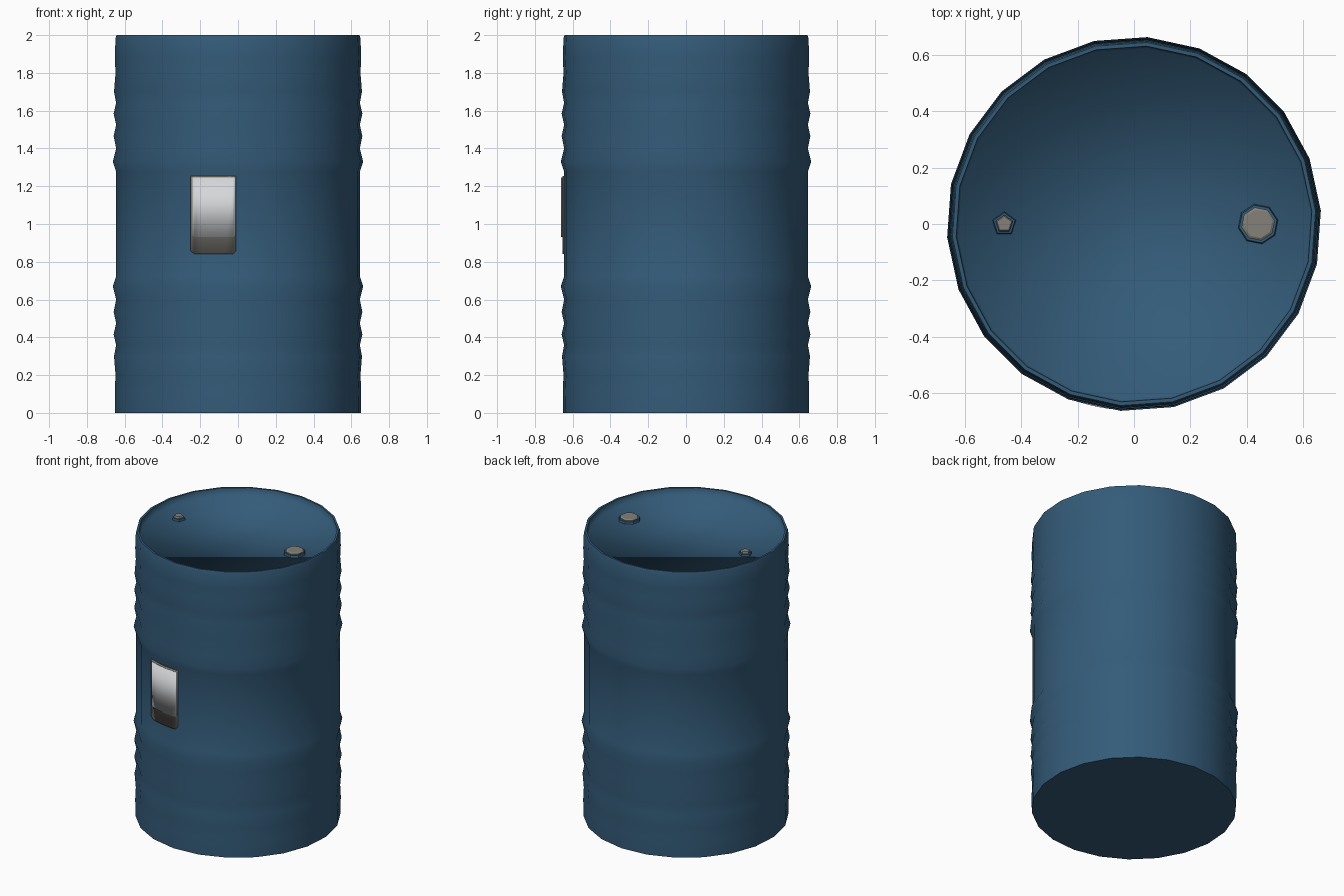
import bpy
import bmesh
import math

SIDES = 22

cube = bpy.data.objects.get("Cube")
if cube:
    bpy.data.objects.remove(cube, do_unlink=True)


def material(name, color):
    mat = bpy.data.materials.new(name)
    mat.use_nodes = True
    mat.diffuse_color = (*color, 1)
    mat.node_tree.nodes["Principled BSDF"].inputs["Base Color"].default_value = (*color, 1)
    return mat


blue = material("blue paint", (0.034, 0.105, 0.19))
grey = material("dull grey", (0.23, 0.22, 0.19))
white = material("label white", (0.66, 0.67, 0.68))


def finish(name, bm, mat, angle=None):
    """Turn a bmesh into an object; without an angle it is smooth all over."""
    mesh = bpy.data.meshes.new(name)
    bm.to_mesh(mesh)
    bm.free()
    mesh.materials.append(mat)
    obj = bpy.data.objects.new(name, mesh)
    bpy.context.collection.objects.link(obj)
    bpy.ops.object.select_all(action="DESELECT")
    obj.select_set(True)
    bpy.context.view_layer.objects.active = obj
    if angle is None:
        bpy.ops.object.shade_smooth()
    else:
        bpy.ops.object.shade_smooth_by_angle(angle=math.radians(angle))
    return obj


def lathe(name, profile, mat, sides=SIDES, centre=(0, 0), bottom=False, top=False, angle=None):
    """Spin (radius, height) points around a vertical axis."""
    bm = bmesh.new()
    rings = []
    for r, z in profile:
        turns = [math.tau * (i + 0.25) / sides for i in range(sides)]
        rings.append([bm.verts.new((centre[0] + r * math.cos(t), centre[1] + r * math.sin(t), z))
                      for t in turns])
    for low, high in zip(rings, rings[1:]):
        for i in range(sides):
            j = (i + 1) % sides
            bm.faces.new((low[i], low[j], high[j], high[i]))
    if bottom:
        bm.faces.new(rings[0][::-1])
    if top:
        bm.faces.new(rings[-1])
    return finish(name, bm, mat, angle)


def label_plate(name, x0, x1, z0, z1, radius, corner, mat):
    """Thin plate wrapped around the front of the drum, with cut lower corners."""
    bm = bmesh.new()
    steps = 6
    inner = [x0 + corner + (x1 - x0 - 2 * corner) * i / steps for i in range(steps + 1)]
    columns = []
    for x in [x0] + inner + [x1]:
        y = -math.sqrt(radius ** 2 - x ** 2)
        low = z0 + corner if x in (x0, x1) else z0
        columns.append((bm.verts.new((x, y, low)), bm.verts.new((x, y, z1))))
    for a, b in zip(columns, columns[1:]):
        bm.faces.new((a[0], b[0], b[1], a[1]))
    obj = finish(name, bm, mat, 40)
    solid = obj.modifiers.new("thickness", "SOLIDIFY")
    solid.thickness = 0.005
    solid.offset = 1
    return obj


# Drum wall: two groups of ribs, mirrored about the plain middle band
ribs = [(0.648, 0.72), (0.664, 0.67), (0.647, 0.60), (0.66, 0.535), (0.647, 0.475),
        (0.66, 0.415), (0.647, 0.36), (0.658, 0.30), (0.65, 0.20), (0.654, 0.12)]
lower = [(0.652, 0)] + ribs[::-1]
upper = [(r, 2 - z) for r, z in ribs] + [(0.65, 1.985), (0.645, 2), (0.632, 2)]
lathe("drum_wall", lower + upper, blue, bottom=True, angle=50)

# Recessed lid with its inner rim, softly shaded as one dish
lathe("recessed_lid", [(0.632, 2), (0.625, 1.95)], blue, top=True)

# Bungs on the lid, each on a low collar
for name, x, r, sides in (("large_bung", 0.44, 0.06, 8), ("small_bung", -0.46, 0.032, 5)):
    lathe(name + "_collar", [(r + 0.012, 1.95), (r + 0.008, 1.964)], blue, sides, (x, 0),
          top=True, angle=30)
    lathe(name, [(r, 1.955), (r, 1.972), (r * 0.85, 1.978)], grey, sides, (x, 0),
          top=True, angle=30)

# Label: grey backing with a white sheet over its upper part
label_plate("label_backing", -0.25, -0.01, 0.84, 1.255, 0.65, 0.02, grey)
label_plate("label_sheet", -0.24, -0.015, 0.93, 1.245, 0.656, 0.012, white)
